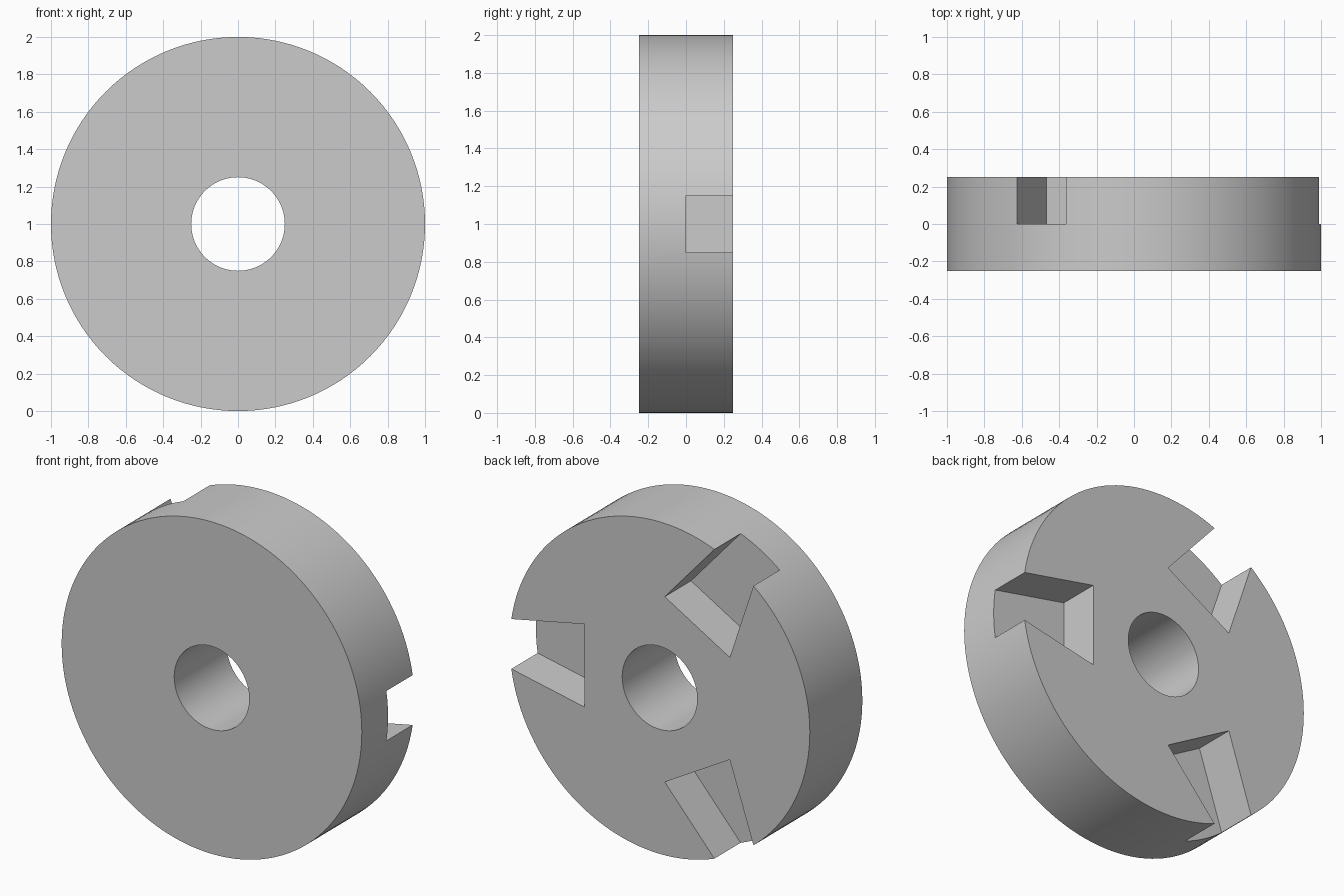
import bpy
import bmesh
from math import cos, sin, pi, tau, radians

RADIUS, BORE, HALF = 1.0, 0.25, 0.25
SEGMENTS = 128

if "Cube" in bpy.data.objects:
    bpy.data.objects.remove(bpy.data.objects["Cube"])

grey = bpy.data.materials.new("plain grey")
grey.use_nodes = True
colour = (0.6, 0.6, 0.6, 1)
grey.diffuse_color = colour
grey.node_tree.nodes["Principled BSDF"].inputs["Base Color"].default_value = colour


def circle(radius):
    return [(radius * cos(tau * i / SEGMENTS), radius * sin(tau * i / SEGMENTS))
            for i in range(SEGMENTS)]


def add_prism(bm, outline, y0, y1):
    """Extrude an outline in the x-z plane from y0 to y1."""
    face = bm.faces.new([bm.verts.new((x, y0, z + RADIUS)) for x, z in outline])
    grown = bmesh.ops.extrude_face_region(bm, geom=[face], use_keep_orig=True)["geom"]
    verts = [v for v in grown if isinstance(v, bmesh.types.BMVert)]
    bmesh.ops.translate(bm, verts=verts, vec=(0, y1 - y0, 0))


def make_object(name, bm):
    bmesh.ops.recalc_face_normals(bm, faces=bm.faces)
    mesh = bpy.data.meshes.new(name)
    bm.to_mesh(mesh)
    bm.free()
    mesh.materials.append(grey)
    obj = bpy.data.objects.new(name, mesh)
    bpy.context.collection.objects.link(obj)
    return obj


# Solid disc
bm = bmesh.new()
add_prism(bm, circle(RADIUS), -HALF, HALF)
disc = make_object("slotted_disc", bm)

# Cutter: centre bore and three dovetail slots, open at the rim and the back
bm = bmesh.new()
add_prism(bm, circle(BORE), -2 * HALF, 2 * HALF)
inner_r, inner_w, rim_r, rim_w = 0.5, 0.25, 0.989, 0.15
outer_r = 1.1
outer_w = inner_w + (rim_w - inner_w) * (outer_r - inner_r) / (rim_r - inner_r)
slot = [(inner_r, -inner_w), (outer_r, -outer_w), (outer_r, outer_w), (inner_r, inner_w)]
for i in range(3):
    c, s = cos(i * tau / 3), sin(i * tau / 3)
    add_prism(bm, [(x * c - z * s, x * s + z * c) for x, z in slot], 0, 2 * HALF)
cutter = make_object("slot_and_bore_cutter", bm)
cutter.hide_render = True

cut = disc.modifiers.new("cut slots and bore", 'BOOLEAN')
cut.operation = 'DIFFERENCE'
cut.solver = 'EXACT'
cut.object = cutter

# Apply the cut, drop the cutter, smooth the round walls
bpy.ops.object.select_all(action='DESELECT')
disc.select_set(True)
bpy.context.view_layer.objects.active = disc
bpy.ops.object.modifier_apply(modifier=cut.name)
bpy.data.objects.remove(cutter)
bpy.ops.object.shade_smooth_by_angle(angle=radians(30))
